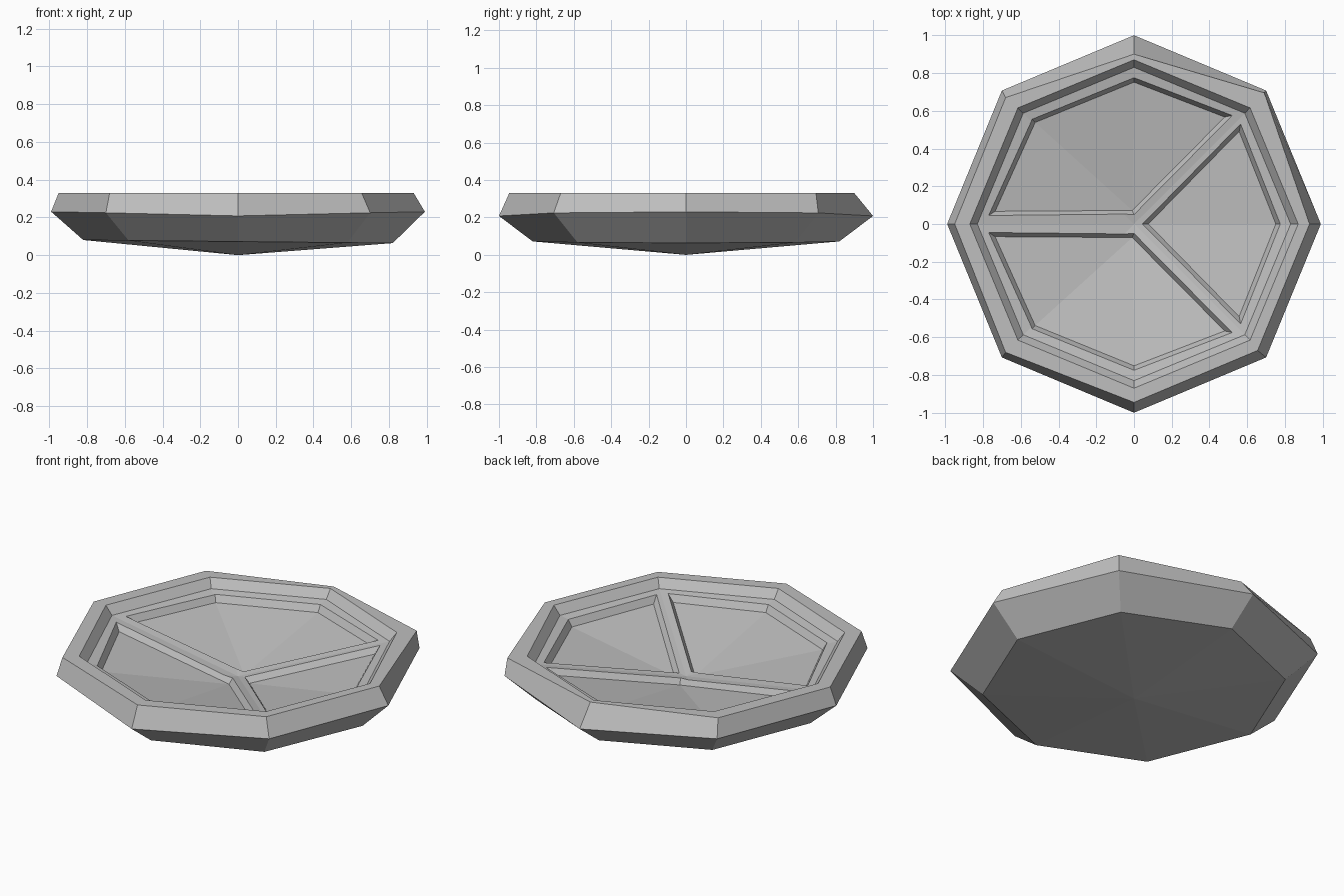
import bpy
import bmesh
from math import cos, sin, pi
from mathutils import Vector

cube = bpy.data.objects.get("Cube")
if cube:
    bpy.data.objects.remove(cube, do_unlink=True)

SIDES = 8
HUB, SHELF, SHELF_R = 0.14, 0.28, 0.83
DEPTH = 0.035

# One plain grey for the whole dish
grey = bpy.data.materials.new("stone grey")
grey.use_nodes = True
colour = (0.52, 0.52, 0.52, 1)
grey.diffuse_color = colour
grey.node_tree.nodes["Principled BSDF"].inputs["Base Color"].default_value = colour


def make_object(name, bm):
    bmesh.ops.recalc_face_normals(bm, faces=bm.faces)
    mesh = bpy.data.meshes.new(name)
    bm.to_mesh(mesh)
    bm.free()
    mesh.materials.append(grey)
    obj = bpy.data.objects.new(name, mesh)
    bpy.context.collection.objects.link(obj)
    return obj


def ring(radius, height):
    return [(radius * cos(i * pi / 4), radius * sin(i * pi / 4), height)
            for i in range(SIDES)]


def shelf_height(p):
    # Height of the shallow eight-sided cone under the dividers
    reach = max(p.x * cos((i + .5) * pi / 4) + p.y * sin((i + .5) * pi / 4)
                for i in range(SIDES)) / cos(pi / 8)
    return HUB + (SHELF - HUB) * reach / SHELF_R


# Bowl body: rings from the underside, over the rim, down to the hub
widest = [(x * .99, y, .23 - .022 * abs(y) ** 4) for x, y, z in ring(1, 0)]
rim_xy = [(.93, 0), (.69, .695), (0, .9), (-.68, .67),
          (-.95, 0), (-.68, -.68), (0, -.945), (.655, -.67)]
rings = [
    [(x, y, .072 - .01 * x) for x, y, z in ring(.82, 0)],
    widest,
    [(x, y, .33) for x, y in rim_xy],
    ring(.87, .33),
    ring(SHELF_R, SHELF),
]
bm = bmesh.new()
loops = [[bm.verts.new(p) for p in r] for r in rings]
base = bm.verts.new((0, 0, 0))
hub = bm.verts.new((0, 0, HUB))
for i in range(SIDES):
    j = (i + 1) % SIDES
    bm.faces.new((base, loops[0][j], loops[0][i]))
    for low, high in zip(loops, loops[1:]):
        bm.faces.new((low[i], low[j], high[j], high[i]))
    bm.faces.new((loops[-1][i], loops[-1][j], hub))
bowl = make_object("divided_bowl", bm)


def inset(points, amount):
    # Move each side of a counter-clockwise outline inwards
    result = []
    for i, p in enumerate(points):
        a = (p - points[i - 1]).normalized()
        b = (points[(i + 1) % len(points)] - p).normalized()
        na, nb = Vector((-a.y, a.x)), Vector((-b.y, b.x))
        result.append(p + (na + nb) * amount / (1 + na.dot(nb)))
    return result


def pocket_cutter(name, outline):
    top = [Vector(p) for p in outline]
    floor = inset(top, .022)
    bm = bmesh.new()
    low, high = [], []
    for t, f in zip(top, floor):
        z_top, z_floor = shelf_height(t), shelf_height(f) - DEPTH
        low.append(bm.verts.new((f.x, f.y, z_floor)))
        upper = t + (t - f) * .5
        high.append(bm.verts.new((upper.x, upper.y, z_top + (z_top - z_floor) * .5)))
    n = len(top)
    for i in range(n):
        j = (i + 1) % n
        bm.faces.new((low[i], low[j], high[j], high[i]))
    # Both caps fan out from the inner tip
    for i in range(1, n - 1):
        bm.faces.new((low[0], low[i + 1], low[i]))
        bm.faces.new((high[0], high[i], high[i + 1]))
    return make_object(name, bm)


# Three sunken pockets leave a three-armed divider between them
back = [(0, .05), (.52, .575), (0, .775), (-.54, .555), (-.77, .045)]
front = [(x, -y) for x, y in reversed(back)]
front = front[-1:] + front[:-1]
side = [(.045, 0), (.565, -.53), (.775, 0), (.565, .53)]
for label, outline in (("back", back), ("front", front), ("side", side)):
    cutter = pocket_cutter(label + "_pocket_cutter", outline)
    mod = bowl.modifiers.new(label + "_pocket", "BOOLEAN")
    mod.operation = "DIFFERENCE"
    mod.solver = "EXACT"
    mod.object = cutter
    bpy.context.view_layer.objects.active = bowl
    bpy.ops.object.modifier_apply(modifier=mod.name)
    bpy.data.objects.remove(cutter, do_unlink=True)
